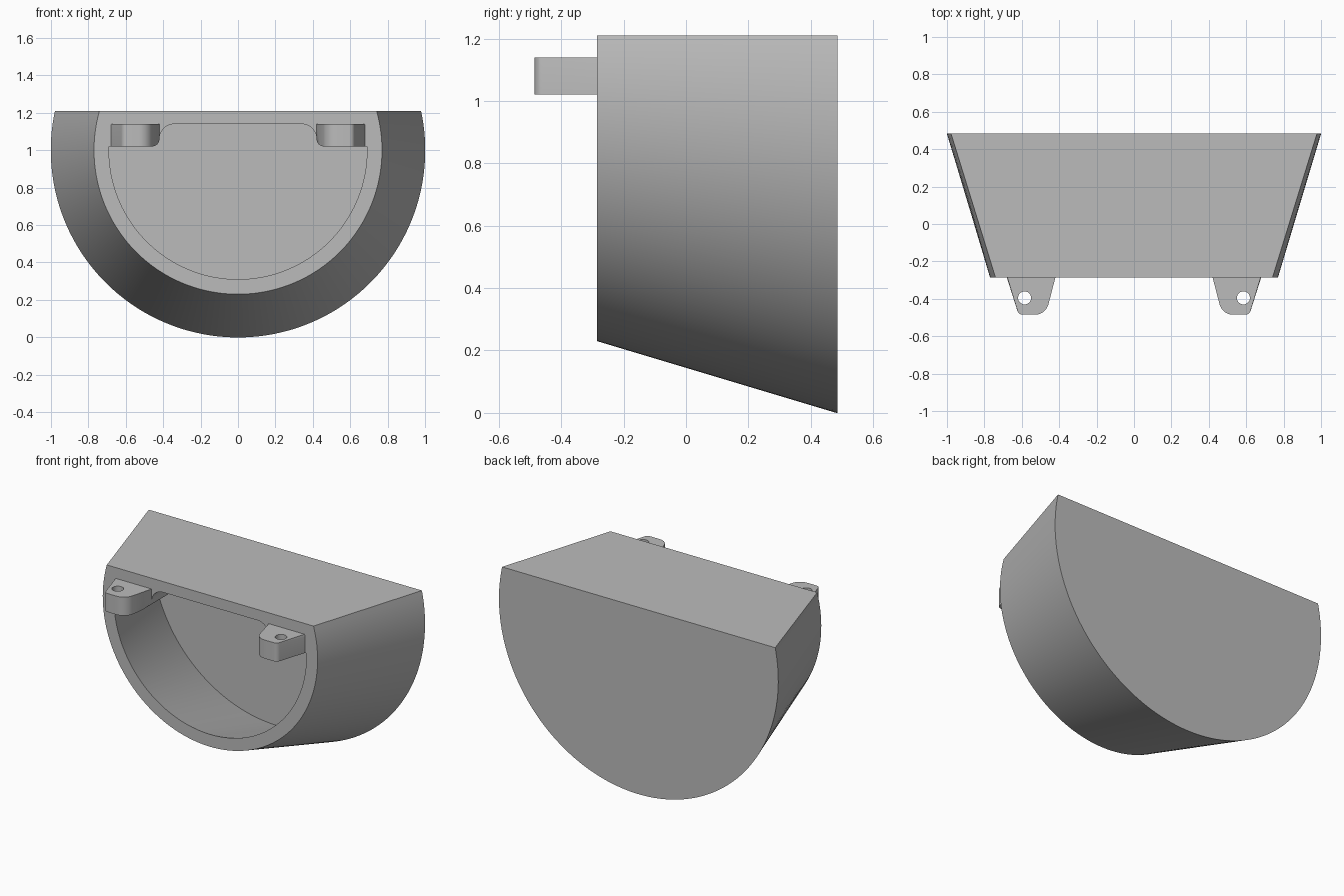
import bpy
import bmesh
from math import asin, cos, sin, pi, radians, sqrt
from mathutils import Matrix

cube = bpy.data.objects.get("Cube")
if cube:
    bpy.data.objects.remove(cube, do_unlink=True)

AXIS_Z = 1.0                  # height of the cone axis
FRONT, BACK = -0.285, 0.485   # shell front and back planes
TOP, CEILING = 1.21, 1.14
SLOPE = 0.30                  # radius gained per unit of depth
TAB_FRONT, TAB_BACK = -0.485, -0.1

grey = bpy.data.materials.new("plain_grey")
grey.use_nodes = True
grey.diffuse_color = (0.5, 0.5, 0.5, 1)
grey.node_tree.nodes["Principled BSDF"].inputs["Base Color"].default_value = (0.5, 0.5, 0.5, 1)


def loft(name, ring_a, ring_b):
    """Closed solid between two matching outlines."""
    bm = bmesh.new()
    a = [bm.verts.new(p) for p in ring_a]
    b = [bm.verts.new(p) for p in ring_b]
    n = len(a)
    bm.faces.new(a)
    bm.faces.new(b[::-1])
    for i in range(n):
        j = (i + 1) % n
        bm.faces.new((a[j], a[i], b[i], b[j]))
    bmesh.ops.recalc_face_normals(bm, faces=bm.faces)
    mesh = bpy.data.meshes.new(name)
    bm.to_mesh(mesh)
    bm.free()
    mesh.materials.append(grey)
    obj = bpy.data.objects.new(name, mesh)
    bpy.context.collection.objects.link(obj)
    return obj


def cut_circle(y, r, ztop, steps=96):
    """Circle about the axis with its top sliced flat."""
    a0 = asin((ztop - AXIS_Z) / r)
    angles = [a0 - (pi + 2 * a0) * i / steps for i in range(steps + 1)]
    return [(r * cos(t), y, AXIS_Z + r * sin(t)) for t in angles]


def cone_solid(name, y0, y1, r_front, ztop):
    """Sliced cone whose radius is r_front at the shell front."""
    return loft(name, *[cut_circle(y, r_front + SLOPE * (y - FRONT), ztop) for y in (y0, y1)])


def arc(cx, cy, r, start, end, steps=10):
    angles = [radians(start + (end - start) * i / steps) for i in range(steps + 1)]
    return [(cx + r * cos(t), cy + r * sin(t)) for t in angles]


def plan_prism(name, pts, z0, z1):
    return loft(name, *[[(x, y, z) for x, y in pts] for z in (z0, z1)])


def front_prism(name, pts, y0, y1):
    return loft(name, *[[(x, y, z) for x, z in pts] for y in (y0, y1)])


def finish(obj, steps=()):
    """Bake the boolean steps, drop the cutters and shade."""
    for operation, cutter in steps:
        cutter.hide_render = True
        mod = obj.modifiers.new(operation, "BOOLEAN")
        mod.operation, mod.solver, mod.object = operation, "EXACT", cutter
    bpy.context.view_layer.update()
    deps = bpy.context.evaluated_depsgraph_get()
    mesh = bpy.data.meshes.new_from_object(obj.evaluated_get(deps))
    obj.modifiers.clear()
    obj.data = mesh
    for _, cutter in steps:
        bpy.data.objects.remove(cutter, do_unlink=True)
    mesh.shade_smooth()
    mesh.set_sharp_from_angle(angle=radians(30))


def mirrored(obj, name):
    twin = obj.copy()
    twin.data = obj.data.copy()
    twin.name = name
    twin.data.transform(Matrix.Scale(-1, 4, (1, 0, 0)))
    twin.data.flip_normals()
    bpy.context.collection.objects.link(twin)


# Hollow half-round shell, open at the front
shell = cone_solid("shell", FRONT, BACK, 0.77, TOP)
cavity = cone_solid("cavity_cutter", FRONT - 0.05, BACK - 0.08, 0.69, CEILING)
finish(shell, [("DIFFERENCE", cavity)])

# Mounting tab: front profile, trimmed by its plan outline and the cone
profile = arc(0.46, 1.06, 0.04, 180, 270) + [(0.8, 1.02), (0.8, CEILING), (0.42, CEILING)]
tab = front_prism("left_tab", profile, TAB_FRONT - 0.02, TAB_BACK)
outline = ([(0.42, 0), (0.42, FRONT)]
           + arc(0.53, -0.41, 0.075, 195, 270)
           + arc(0.595, -0.455, 0.03, 270, 345)
           + [(0.68, FRONT), (0.8, FRONT), (0.8, 0)])
plan = plan_prism("tab_plan_cutter", outline, 0.9, 1.3)
cone = cone_solid("tab_cone_cutter", -0.6, 0.1, 0.692, 1.2)
hole = plan_prism("tab_hole_cutter", arc(0.585, -0.395, 0.035, 0, 345, 23), 0.9, 1.3)
finish(tab, [("INTERSECT", plan), ("INTERSECT", cone), ("DIFFERENCE", hole)])
mirrored(tab, "right_tab")

# Curved fillet joining the tab root to the ceiling
web = arc(0.34, 1.06, 0.08, 0, 90) + [(0.42, CEILING)]
fillet = front_prism("left_tab_fillet", web, FRONT, TAB_BACK)
finish(fillet)
mirrored(fillet, "right_tab_fillet")
